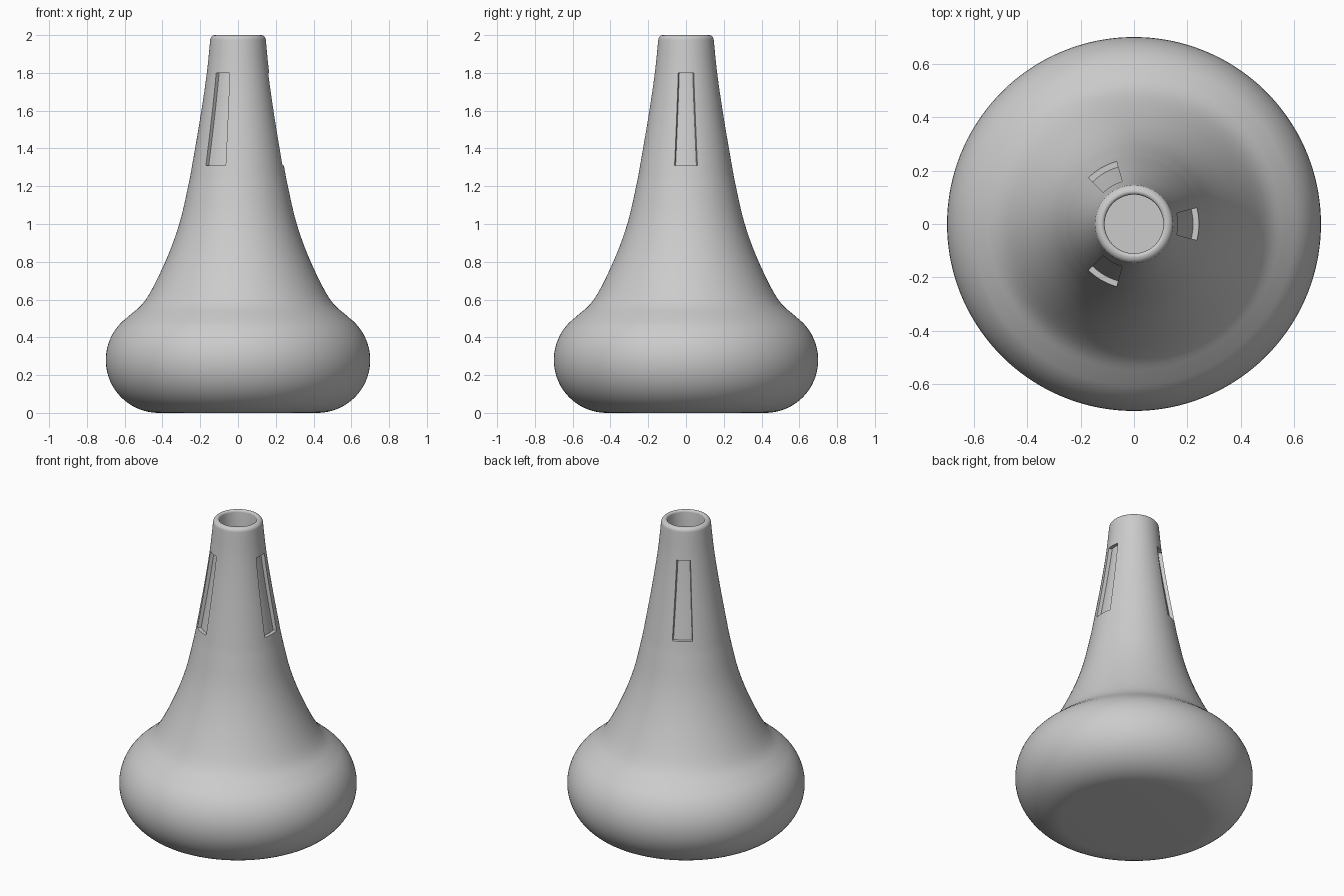
import bpy, bmesh, math
from mathutils import Vector

cube = bpy.data.objects.get("Cube")
if cube:
    bpy.data.objects.remove(cube, do_unlink=True)

SEGMENTS = 150            # 2.4 degrees per segment
SLOT_HALF_ANGLE = math.radians(14.4)
SLOT_LOW, SLOT_HIGH, SLOT_DEPTH = 1.31, 1.8, 0.022


def arc(cx, cz, radius, start, end, steps):
    """Points (r, z) along a circular arc, angles in degrees."""
    angles = [math.radians(start + (end - start) * i / steps) for i in range(steps + 1)]
    return [(cx + radius * math.cos(a), cz + radius * math.sin(a)) for a in angles]


def smooth_path(points, steps):
    """Catmull-Rom curve through the points, keeping every one of them."""
    pts = [Vector(p) for p in points]
    pts = [2 * pts[0] - pts[1]] + pts + [2 * pts[-1] - pts[-2]]
    out = []
    for a, b, c, d in zip(pts, pts[1:], pts[2:], pts[3:]):
        for i in range(steps):
            t = i / steps
            out.append(0.5 * (2 * b + (c - a) * t + (2 * a - 5 * b + 4 * c - d) * t * t
                              + (3 * b - a - 3 * c + d) * t ** 3))
    return [tuple(p) for p in out] + [tuple(pts[-2])]


# Profile: bulging base, flaring neck, rounded rim, blind bore
base = arc(0.42, 0.28, 0.28, -90, 53.5, 28)
neck = smooth_path([(0.587, 0.505), (0.488, 0.6), (0.385, 0.8), (0.311, 1.0), (0.264, 1.2),
                    (0.243, SLOT_LOW), (0.197, 1.58), (0.165, SLOT_HIGH), (0.147, 1.975)], 5)
rim = arc(0.122, 1.975, 0.025, 0, 90, 6) + arc(0.122, 1.988, 0.012, 90, 180, 4)
profile = base + neck[1:] + rim[1:] + [(0.11, 1.7)]

# Revolve the profile into rings and close both ends
bm = bmesh.new()
rings = []
for r, z in profile:
    rings.append([bm.verts.new((r * math.cos(a), r * math.sin(a), z))
                  for a in (math.tau * i / SEGMENTS for i in range(SEGMENTS))])
for low, high in zip(rings, rings[1:]):
    for i in range(SEGMENTS):
        j = (i + 1) % SEGMENTS
        bm.faces.new((low[i], low[j], high[j], high[i]))
bm.faces.new(list(reversed(rings[0])))
bm.faces.new(rings[-1])


# Three slots around the neck, sunk radially
def in_slot(face):
    c = face.calc_center_median()
    if not SLOT_LOW < c.z < SLOT_HIGH or c.xy.length < 0.13:
        return False
    third = math.tau / 3
    offset = (math.atan2(c.y, c.x) + third / 2) % third - third / 2
    return abs(offset) < SLOT_HALF_ANGLE


slot_faces = [f for f in bm.faces if in_slot(f)]
sunk = bmesh.ops.extrude_face_region(bm, geom=slot_faces)["geom"]
bmesh.ops.delete(bm, geom=[f for f in slot_faces if f.is_valid], context="FACES")
for v in (g for g in sunk if isinstance(g, bmesh.types.BMVert)):
    v.co.xy -= v.co.xy.normalized() * SLOT_DEPTH
bmesh.ops.recalc_face_normals(bm, faces=bm.faces)

mesh = bpy.data.meshes.new("flared_body")
bm.to_mesh(mesh)
bm.free()
body = bpy.data.objects.new("flared_body", mesh)
bpy.context.collection.objects.link(body)

# Plain grey finish
grey = bpy.data.materials.new("plain_grey")
grey.use_nodes = True
colour = (0.6, 0.6, 0.6, 1)
grey.diffuse_color = colour
grey.node_tree.nodes["Principled BSDF"].inputs["Base Color"].default_value = colour
mesh.materials.append(grey)

bpy.context.view_layer.objects.active = body
body.select_set(True)
bpy.ops.object.shade_smooth_by_angle(angle=math.radians(35))
